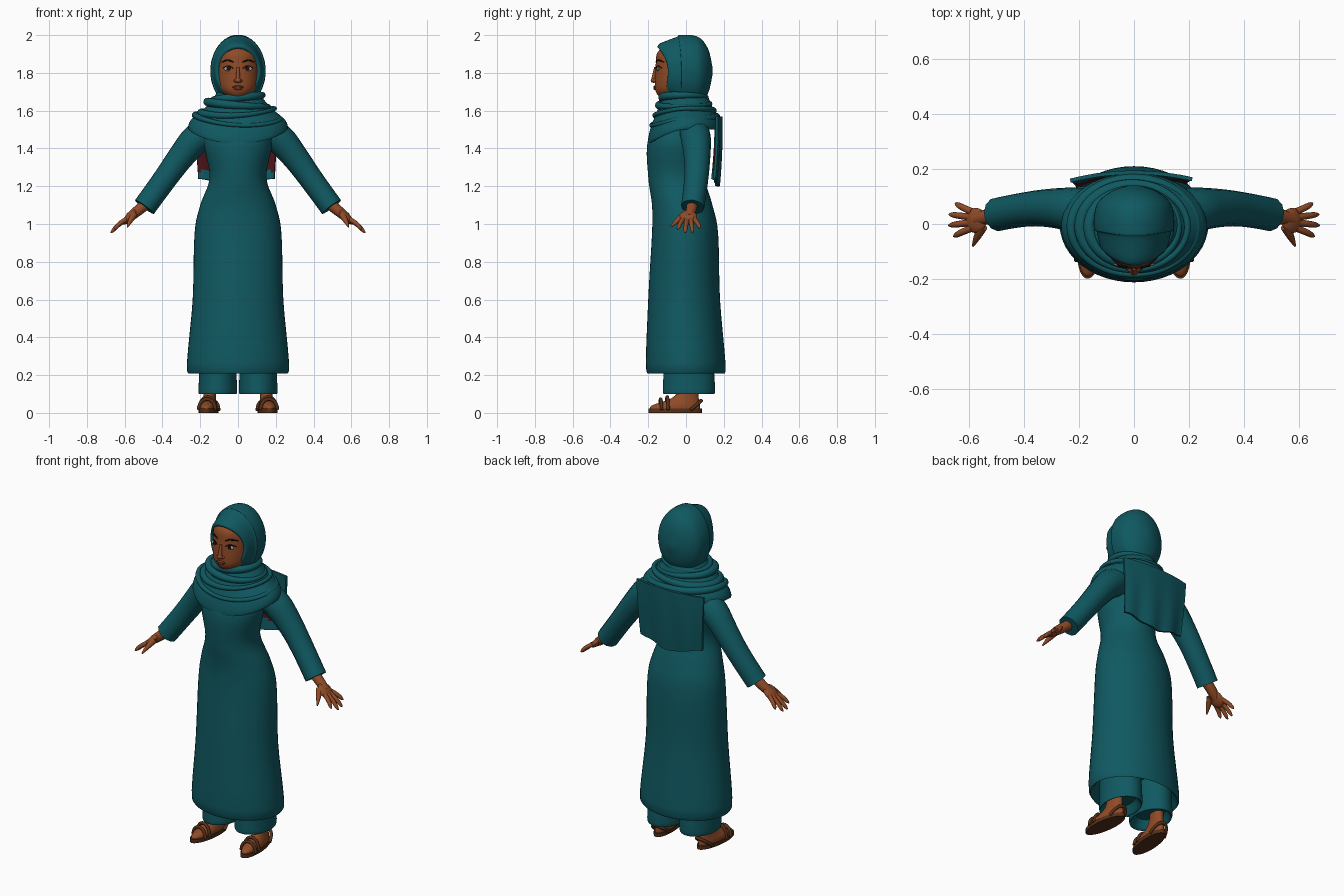
import bpy, bmesh
from math import sin, cos, pi, radians
from mathutils import Vector
from mathutils.bvhtree import BVHTree

cube = bpy.data.objects.get("Cube")
if cube:
    bpy.data.objects.remove(cube, do_unlink=True)


def material(name, *rgb):
    mat = bpy.data.materials.new(name)
    mat.use_nodes = True
    mat.diffuse_color = (*rgb, 1)
    mat.node_tree.nodes["Principled BSDF"].inputs["Base Color"].default_value = (*rgb, 1)
    return mat


TEAL = material("teal cloth", .005, .1, .12)
SKIN = material("brown skin", .28, .07, .02)
LIPS = material("lip brown", .19, .04, .02)
SANDAL = material("sandal leather", .09, .03, .01)
DARK = material("dark brown", .01, .007, .006)
WHITE = material("eye white", .45, .42, .4)
RED = material("dark red lining", .07, .006, .008)
made = []


def finish(name, bm, *materials):
    bmesh.ops.recalc_face_normals(bm, faces=bm.faces)
    mesh = bpy.data.meshes.new(name)
    bm.to_mesh(mesh)
    bm.free()
    ob = bpy.data.objects.new(name, mesh)
    bpy.context.collection.objects.link(ob)
    for mat in materials:
        mesh.materials.append(mat)
    made.append(ob)
    return ob


def level_ring(row, angle):
    """Horizontal ellipse from height, half width, front and back."""
    z, half_width, front, back = row
    y = (front + back) / 2 + (back - front) / 2 * sin(angle)
    return Vector((half_width * cos(angle), y, z))


def draped_ring(row, angle):
    """Ellipse that sags at the front, more so further down."""
    point = level_ring(row, angle)
    point.z -= max(0, 1.65 - row[0]) / 2 * max(0, -sin(angle)) ** 1.5
    return point


def hood_ring(row, angle):
    """Upright ellipse whose rim reaches forward over the brow."""
    y, half_width, half_height = row
    rise = sin(angle)
    rim = min(1, max(0, -y / .08))
    reach = .055 if rise > 0 else .02
    return Vector((half_width * cos(angle), y - rim * reach * rise ** 2, 1.81 + half_height * rise))


def spline_rows(rows, steps):
    """Smooth rows passing through the key rows."""
    last = len(rows) - 1
    for i in range(last):
        before, start, end, after = (rows[min(max(k, 0), last)] for k in range(i - 1, i + 3))
        for step in range(steps):
            t = step / steps
            yield [b + t / 2 * (c - a + t * (2 * a - 5 * b + 4 * c - d + t * (3 * (b - c) + d - a)))
                   for a, b, c, d in zip(before, start, end, after)]
    yield rows[last]


def loft(name, rows, mat, place=level_ring, sides=48, steps=5, cap_start=True):
    bm = bmesh.new()
    rings = [[bm.verts.new(place(row, 2 * pi * k / sides)) for k in range(sides)]
             for row in spline_rows(rows, steps)]
    for low, high in zip(rings, rings[1:]):
        for k in range(sides):
            bm.faces.new((low[k - 1], low[k], high[k], high[k - 1]))
    if cap_start:
        bm.faces.new(rings[0])
    bm.faces.new(rings[-1])
    return finish(name, bm, mat)


def tube(name, points, radii, mat, closed=False):
    """Round tube along a smooth path."""
    curve = bpy.data.curves.new(name, 'CURVE')
    curve.dimensions = '3D'
    curve.bevel_depth = 1
    curve.use_fill_caps = not closed
    spline = curve.splines.new('NURBS')
    spline.points.add(len(points) - 1)
    for control, point, radius in zip(spline.points, points, radii):
        control.co = (*point, 1)
        control.radius = radius
    spline.order_u = 3
    spline.use_endpoint_u = not closed
    spline.use_cyclic_u = closed
    spline.resolution_u = 5
    curve.materials.append(mat)
    ob = bpy.data.objects.new(name, curve)
    bpy.context.collection.objects.link(ob)
    bpy.ops.object.select_all(action='DESELECT')
    ob.select_set(True)
    bpy.context.view_layer.objects.active = ob
    bpy.ops.object.convert(target='MESH')
    made.append(bpy.context.view_layer.objects.active)
    return made[-1]


def blob(name, centre, size, mat, turn=0):
    bm = bmesh.new()
    bmesh.ops.create_uvsphere(bm, u_segments=20, v_segments=12, radius=1)
    ob = finish(name, bm, mat)
    ob.location, ob.scale, ob.rotation_euler = centre, size, (0, turn, 0)


# Long dress with a hollow hem
loft("dress", [(.3, .2, -.16, .16), (.22, .27, -.21, .21), (.6, .24, -.2, .18), (.95, .23, -.18, .17),
               (1.1, .2, -.18, .14), (1.25, .15, -.2, .1), (1.45, .18, -.2, .11), (1.6, .1, -.1, .1)], TEAL)

# Scarf draped over the shoulders, with rolled folds
loft("scarf_drape", [(1.76, .1, -.05, .11), (1.7, .11, -.1, .11), (1.62, .17, -.15, .14),
                     (1.55, .25, -.19, .18), (1.5, .26, -.2, .18), (1.52, .2, -.16, .13)], TEAL, draped_ring)
for i in range(4):
    row = (1.67 - .035 * i, .13 + .033 * i, -.125 - .02 * i, .11 + .017 * i)
    angles = [2 * pi * k / 24 for k in range(24)]
    lean = Vector((0, 0, .012 * (-1) ** i))
    tube(f"scarf_fold_{i + 1}", [draped_ring(row, a) + lean * cos(a) for a in angles],
         [.017 - .006 * sin(a + i) for a in angles], TEAL, closed=True)

# Hood wrapped around the head
loft("scarf_hood", [(-.06, .1, .12), (-.09, .1, .12), (-.09, .12, .14), (-.03, .135, .18), (-.02, .145, .19),
                    (.03, .145, .19), (.08, .13, .17), (.12, .08, .11), (.14, .02, .02)],
     TEAL, hood_ring, cap_start=False)

# Scarf end hanging down the back, lined in red near the top
bm = bmesh.new()
bmesh.ops.create_grid(bm, x_segments=24, y_segments=20, size=.5)
for vert in bm.verts:
    across, down = vert.co.x * 2, .5 - vert.co.y
    x = across * (.22 - .02 * down) - .01
    y = .18 - .55 * x * x + .006 * down * sin(9 * across) - .02 * down ** 2
    vert.co = (x, y, 1.57 - down * (.35 + .02 * cos(pi * across)))
bm.normal_update()
bmesh.ops.solidify(bm, geom=bm.faces[:], thickness=.014)
scarf_tail = finish("scarf_tail", bm, TEAL, RED)
for face in scarf_tail.data.polygons:
    if face.normal.y < -.5 and 1.28 < face.center.z < 1.4:
        face.material_index = 1

# Head
head = loft("head", [(1.66, .03, -.13, -.05), (1.7, .085, -.16, .03), (1.75, .105, -.165, .06),
                     (1.85, .11, -.16, .08), (1.91, .1, -.15, .07), (1.95, .07, -.1, .04)], SKIN)
face_tree = BVHTree.FromPolygons([v.co for v in head.data.vertices],
                                 [p.vertices[:] for p in head.data.polygons])


def on_face(x, z, out=0):
    hit = face_tree.ray_cast(Vector((x, -1, z)), Vector((0, 1, 0)))[0]
    return Vector((x, hit.y - out, z))


def face_line(name, x, z, half_width, rise, radius, mat):
    """Thin arched line following the face."""
    spans = [k / 3 for k in range(-3, 4)]
    tube(name, [on_face(x + half_width * u, z + rise * (1 - u * u), .003) for u in spans],
         [radius * (1 - abs(u) / 2) for u in spans], mat)


# Nose and mouth
tube("nose_bridge", [on_face(0, 1.83), on_face(0, 1.79, .004), on_face(0, 1.76, .008)], [.007, .01, .013], SKIN)
blob("nose_tip", on_face(0, 1.76, .006), (.017, .016, .013), SKIN)
blob("upper_lip", on_face(0, 1.727), (.027, .008, .006), LIPS)
blob("lower_lip", on_face(0, 1.716), (.022, .009, .007), LIPS)
face_line("mouth_line", 0, 1.725, .03, -.004, .006, LIPS)

for side, s in (("left", 1), ("right", -1)):
    # Eye, lid, brow and nostril
    blob(side + "_eye", on_face(s * .052, 1.822), (.023, .006, .012), WHITE)
    blob(side + "_iris", on_face(s * .05, 1.823, .004), (.011, .004, .011), DARK)
    face_line(side + "_eyelid", s * .053, 1.824, .027, .012, .004, DARK)
    face_line(side + "_brow", s * .055, 1.857, .03, .01, .005, DARK)
    blob(side + "_nostril", on_face(s * .014, 1.758, .002), (.009, .01, .008), SKIN)

    def limb(part, points, radii, mat):
        tube(f"{side}_{part}", [(s * x, y, z) for x, y, z in points], radii, mat)

    # Sleeve, wrist and palm
    limb("sleeve", [(.1, .04, 1.51), (.2, .05, 1.48), (.3, .06, 1.36), (.4, .055, 1.22), (.495, .035, 1.09)],
         [.075, .085, .07, .062, .062], TEAL)
    limb("wrist", [(.47, .035, 1.12), (.53, .03, 1.07), (.575, .015, 1.035)], [.03, .03, .024], SKIN)
    blob(side + "_palm", (s * .575, .013, 1.036), (.052, .046, .02), SKIN, s * radians(45))

    # Fingers fanned out from the palm
    for i, finger in enumerate(("little", "ring", "middle", "index")):
        fan = .04 * (1.5 - i)
        reach = .675 - .01 * (i - 1.6) ** 2
        base = Vector((.59, .015 + fan / 2, 1.026))
        tip = Vector((reach, .015 + fan, 1.627 - reach))
        limb(finger + "_finger", [base, base.lerp(tip, .5) + Vector((.004, 0, .006)), base.lerp(tip, .9), tip],
             [.013, .012, .01, .003], SKIN)
    limb("thumb", [(.55, -.01, 1.05), (.57, -.045, 1.02), (.585, -.08, .985)], [.018, .016, .004], SKIN)

    # Trouser leg with a hollow hem
    leg = loft(side + "_trouser_leg", [(.15, .07, -.08, .11), (.1, .1, -.12, .15), (.2, .1, -.12, .15),
                                       (.45, .1, -.12, .13)], TEAL)
    leg.location.x = s * .107

    # Foot in a sandal, toes turned out slightly
    shoe = [loft(side + "_foot", [(.015, .044, -.19, .075), (.04, .044, -.18, .075), (.09, .032, -.06, .066),
                                  (.2, .035, -.02, .06)], SKIN),
            loft(side + "_sandal_sole", [(0, .05, -.2, .084), (.022, .05, -.2, .084)], SANDAL)]
    for strap, y, height, sweep in (("toe", -.135, .058, 0), ("instep", -.1, .07, 0), ("heel", .02, .05, .062)):
        arc = [pi * k / 8 for k in range(9)]
        shoe.append(tube(f"{side}_{strap}_strap",
                         [(.046 * cos(a), y + sweep * sin(a), .016 + height * sin(a)) for a in arc],
                         [.009 for a in arc], SANDAL))
    for part in shoe:
        part.location.x = s * .15
        part.rotation_euler.z = s * radians(6)

# Smooth shading with crisp edges
bpy.ops.object.select_all(action='DESELECT')
for ob in made:
    ob.select_set(True)
bpy.context.view_layer.objects.active = made[0]
bpy.ops.object.shade_smooth_by_angle(angle=radians(45))
